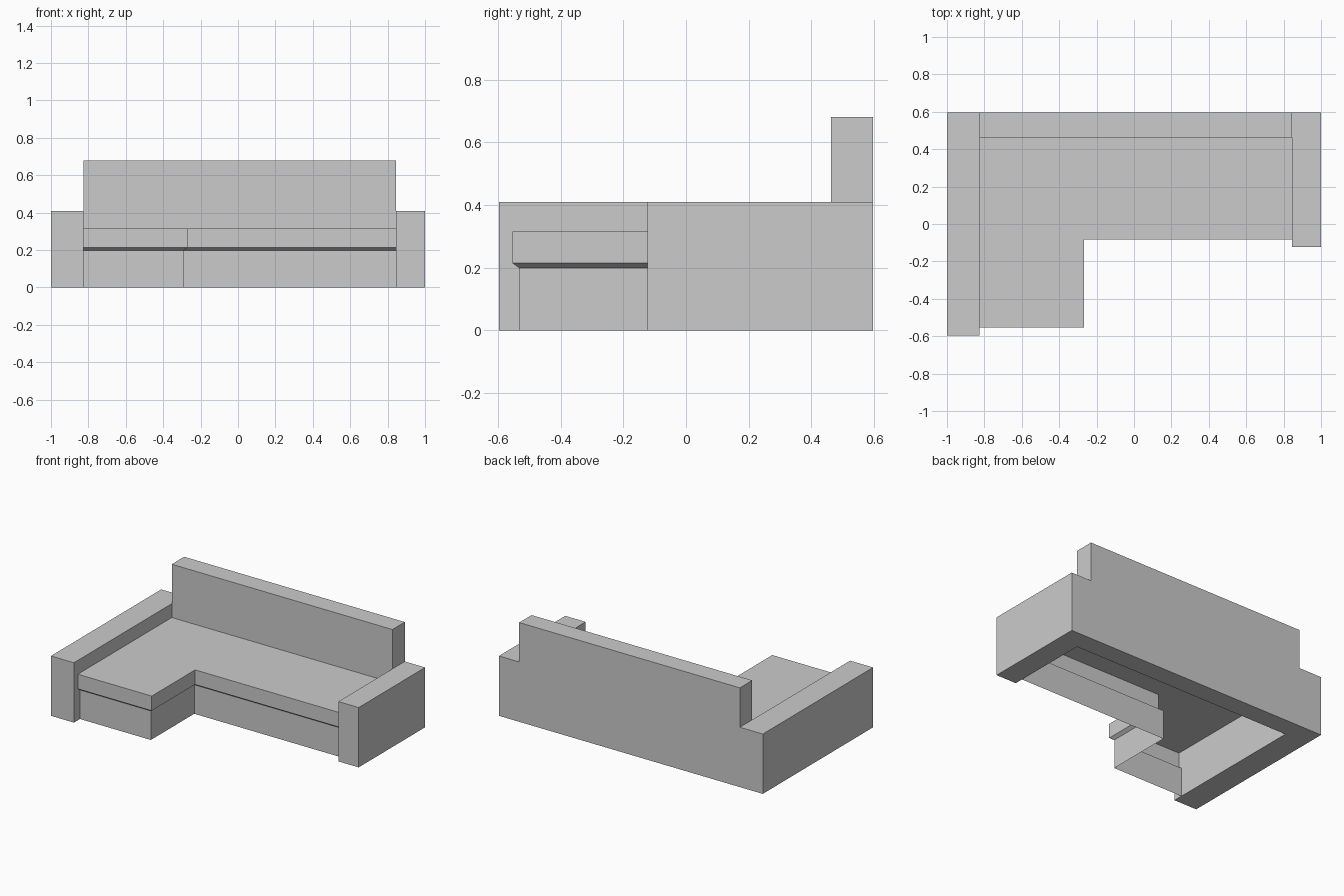
import bpy, bmesh

cube = bpy.data.objects.get("Cube")
if cube:
    bpy.data.objects.remove(cube, do_unlink=True)

GREY = (0.6, 0.6, 0.6, 1)
fabric = bpy.data.materials.new("grey_fabric")
fabric.use_nodes = True
fabric.diffuse_color = GREY
fabric.node_tree.nodes["Principled BSDF"].inputs["Base Color"].default_value = GREY

# Shared dimensions
LEFT_IN, RIGHT_IN = 0.846, -0.826      # inner sides of the arms
BACK, BACK_FRONT = 0.597, 0.463
ARM_TOP, BACK_TOP = 0.41, 0.68
CHAISE_SIDE, CHAISE_FRONT, SEAT_FRONT = -0.266, -0.554, -0.084


def finish(name, bm):
    bmesh.ops.recalc_face_normals(bm, faces=bm.faces[:])
    mesh = bpy.data.meshes.new(name)
    bm.to_mesh(mesh)
    bm.free()
    mesh.materials.append(fabric)
    obj = bpy.data.objects.new(name, mesh)
    bpy.context.collection.objects.link(obj)
    return obj


def prism(name, outline, depth):
    """Extrude a closed outline by a depth vector."""
    bm = bmesh.new()
    face = bm.faces.new([bm.verts.new(p) for p in outline])
    moved = bmesh.ops.extrude_face_region(bm, geom=[face], use_keep_orig=True)
    verts = [v for v in moved["geom"] if isinstance(v, bmesh.types.BMVert)]
    bmesh.ops.translate(bm, verts=verts, vec=depth)
    return finish(name, bm)


# Arms and the raised back, joined around the seat
def arm(name, x0, x1, front):
    outline = [(x0, front, 0), (x1, front, 0), (x1, BACK, 0), (x0, BACK, 0)]
    return prism(name, outline, (0, 0, ARM_TOP))


arm("left_arm", LEFT_IN, 1, -0.122)
arm("right_arm", -1, RIGHT_IN, -0.597)
prism("backrest", [(x, BACK_FRONT, z) for x, z in
                   ((RIGHT_IN, 0), (LEFT_IN, 0), (LEFT_IN, BACK_TOP), (RIGHT_IN, BACK_TOP))],
      (0, BACK - BACK_FRONT, 0))


# Seat shell, open underneath: cushion edge, tapered seam, recessed base panel
def front_path(bm, inset, z):
    side = CHAISE_SIDE - inset
    chaise, seat = CHAISE_FRONT + inset, SEAT_FRONT + inset
    path = ((RIGHT_IN, chaise), (side, chaise), (side, seat), (LEFT_IN, seat))
    return [bm.verts.new((x, y, z)) for x, y in path]


bm = bmesh.new()
rows = [front_path(bm, inset, z) for inset, z in
        ((0, 0.315), (0, 0.215), (0.022, 0.199), (0.022, 0))]
for upper, lower in zip(rows, rows[1:]):
    for i in range(len(upper) - 1):
        bm.faces.new((upper[i], lower[i], lower[i + 1], upper[i + 1]))
rear = [bm.verts.new((x, BACK_FRONT, 0.315)) for x in (LEFT_IN, RIGHT_IN)]
bm.faces.new(rows[0] + rear)
finish("seat", bm)
